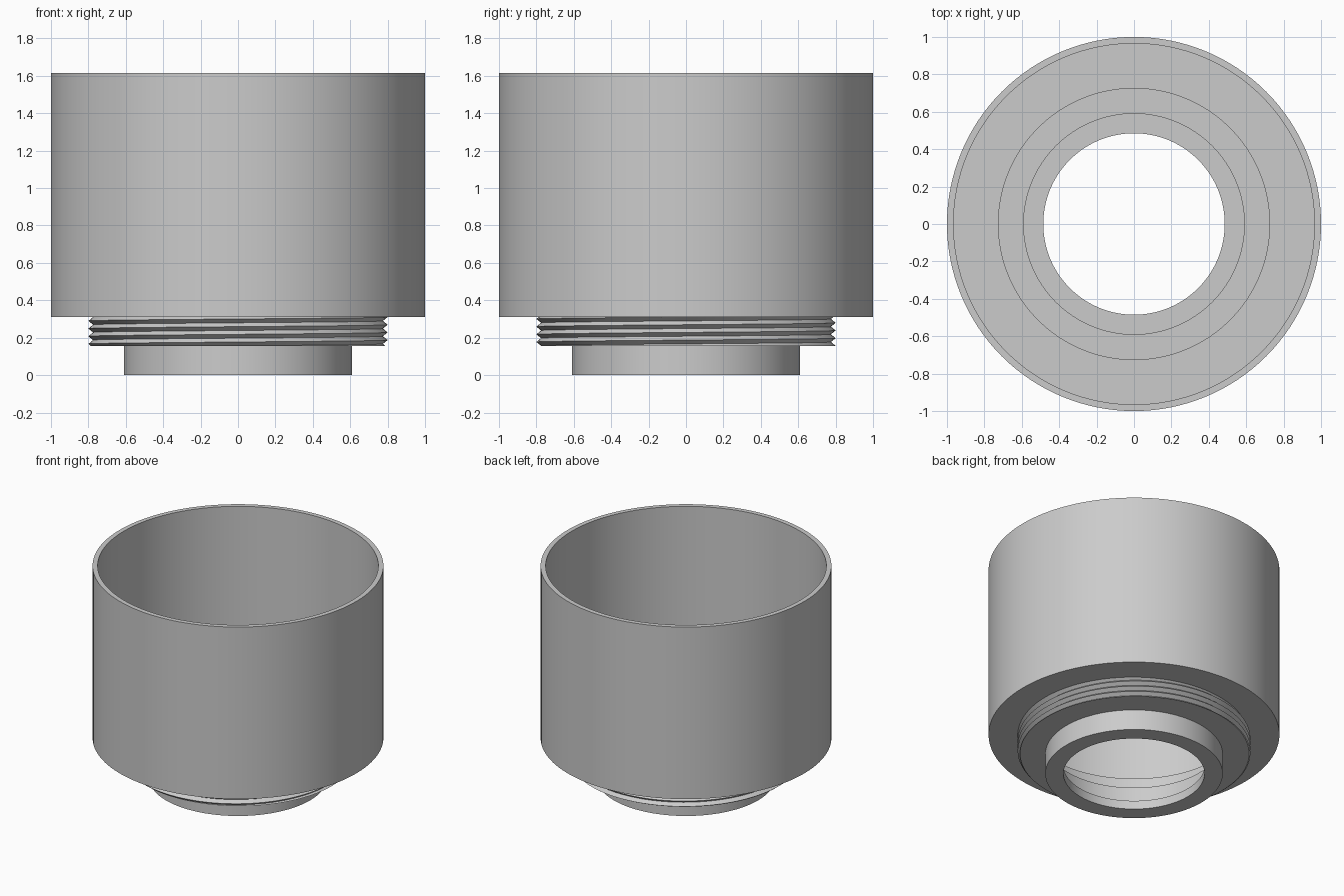
import bpy, bmesh, math
from mathutils import Vector

cube = bpy.data.objects.get("Cube")
if cube:
    bpy.data.objects.remove(cube)

SEGMENTS = 128
THREAD_BOTTOM, THREAD_TOP = 0.155, 0.31
COLLAR_RADIUS = 0.61

grey = bpy.data.materials.new("plain_grey")
grey.use_nodes = True
grey.diffuse_color = (0.6, 0.6, 0.6, 1)
grey.node_tree.nodes["Principled BSDF"].inputs["Base Color"].default_value = grey.diffuse_color


def finish(bm, name):
    mesh = bpy.data.meshes.new(name)
    bm.to_mesh(mesh)
    bm.free()
    obj = bpy.data.objects.new(name, mesh)
    bpy.context.collection.objects.link(obj)
    mesh.materials.append(grey)
    bpy.ops.object.select_all(action="DESELECT")
    obj.select_set(True)
    bpy.context.view_layer.objects.active = obj
    bpy.ops.object.shade_smooth_by_angle(angle=math.radians(25))
    return obj


def lathe(name, profile):
    """Spin a (radius, height) profile around the z axis."""
    bm = bmesh.new()
    verts = [bm.verts.new((r, 0, z)) for r, z in profile]
    edges = [bm.edges.new(pair) for pair in zip(verts, verts[1:])]
    bmesh.ops.spin(bm, geom=verts + edges, axis=(0, 0, 1), cent=(0, 0, 0),
                   angle=math.tau, steps=SEGMENTS, use_merge=True)
    bmesh.ops.remove_doubles(bm, verts=bm.verts, dist=0.0001)
    bmesh.ops.recalc_face_normals(bm, faces=bm.faces)
    # The bottom rim must face down
    rim = min(bm.faces, key=lambda f: f.calc_center_median().z)
    if rim.normal.z > 0.5:
        bmesh.ops.reverse_faces(bm, faces=bm.faces)
    return finish(bm, name)


# Cup wall with stepped bore and lower collar; the thread covers the gap
lathe("stepped_cup", [
    (0.755, THREAD_TOP), (1.0, THREAD_TOP), (1.0, 1.615), (0.965, 1.615),
    (0.965, 0.38), (0.725, 0.38), (0.725, 0.23), (0.59, 0.23),
    (0.59, 0.065), (0.485, 0.065), (0.485, 0), (COLLAR_RADIUS, 0),
    (COLLAR_RADIUS, THREAD_BOTTOM),
])


def screw_thread(name, root, crest, pitch, start):
    """Helical V thread, trimmed flat at both ends."""
    bm = bmesh.new()
    rows = []
    for half_turn in range(13):
        radius = crest if half_turn % 2 else root
        row = []
        for i in range(SEGMENTS + 1):
            a = math.tau * i / SEGMENTS
            z = start + pitch * (half_turn / 2 + i / SEGMENTS)
            row.append(bm.verts.new((radius * math.cos(a), radius * math.sin(a), z)))
        rows.append(row)
    for low, high in zip(rows, rows[1:]):
        for i in range(SEGMENTS):
            bm.faces.new((low[i], low[i + 1], high[i + 1], high[i]))
    bmesh.ops.remove_doubles(bm, verts=bm.verts, dist=0.0001)
    for z, side in ((THREAD_TOP, 1), (THREAD_BOTTOM, -1)):
        cut = bmesh.ops.bisect_plane(
            bm, geom=bm.verts[:] + bm.edges[:] + bm.faces[:], dist=0.00001,
            plane_co=(0, 0, z), plane_no=(0, 0, side), clear_outer=True)
    # Flat shoulder from the trimmed thread in to the collar
    rim = [e for e in cut["geom_cut"] if isinstance(e, bmesh.types.BMEdge)]
    new = bmesh.ops.extrude_edge_only(bm, edges=rim)["geom"]
    for v in new:
        if isinstance(v, bmesh.types.BMVert):
            flat = Vector((v.co.x, v.co.y, 0)).normalized() * COLLAR_RADIUS
            v.co = (flat.x, flat.y, THREAD_BOTTOM)
    bmesh.ops.recalc_face_normals(bm, faces=bm.faces)
    shoulder = min(bm.faces, key=lambda f: f.calc_center_median().xy.length)
    if shoulder.normal.z > 0:
        bmesh.ops.reverse_faces(bm, faces=bm.faces)
    return finish(bm, name)


screw_thread("screw_thread", root=0.775, crest=0.8, pitch=0.041, start=0.085)
